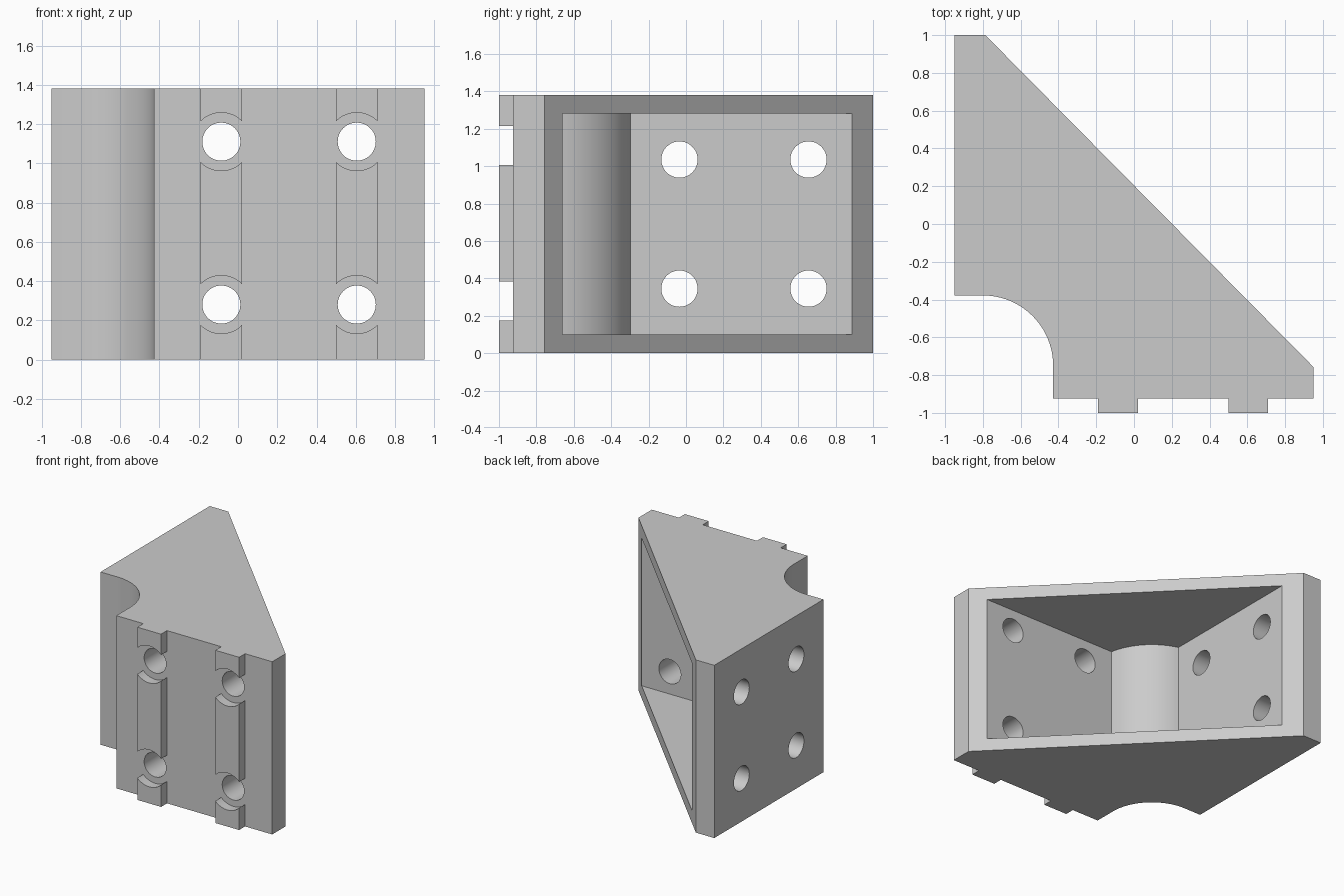
import bpy
import bmesh
from math import sin, cos, radians, pi
from mathutils import Matrix

default = bpy.data.objects.get("Cube")
if default:
    bpy.data.objects.remove(default, do_unlink=True)

HEIGHT = 1.38
WALL = 0.1
FRONT = -0.925
HOLE_R = 0.097
RIB_X = (-0.085, 0.605)
FRONT_HOLE_Z = (0.28, 1.11)
SIDE_HOLE_Y = (-0.035, 0.655)
SIDE_HOLE_Z = (0.345, 1.035)

grey = bpy.data.materials.new("light grey")
grey.use_nodes = True
grey.diffuse_color = (0.6, 0.6, 0.6, 1)
grey.node_tree.nodes["Principled BSDF"].inputs["Base Color"].default_value = (0.6, 0.6, 0.6, 1)


def add_object(name, bm):
    bmesh.ops.recalc_face_normals(bm, faces=bm.faces)
    mesh = bpy.data.meshes.new(name)
    bm.to_mesh(mesh)
    bm.free()
    mesh.materials.append(grey)
    obj = bpy.data.objects.new(name, mesh)
    bpy.context.collection.objects.link(obj)
    return obj


def prism(name, outline, low, high):
    """Extrude a plan outline from low to high."""
    bm = bmesh.new()
    face = bm.faces.new([bm.verts.new((x, y, low)) for x, y in outline])
    top = bmesh.ops.extrude_face_region(bm, geom=[face])["geom"]
    verts = [v for v in top if isinstance(v, bmesh.types.BMVert)]
    bmesh.ops.translate(bm, verts=verts, vec=(0, 0, high - low))
    return add_object(name, bm)


def drill(name, centre, axis, radius, length):
    """Cylinder cutter along the X or Y axis."""
    turn = Matrix.Rotation(pi / 2, 4, "Y" if axis == "X" else "X")
    bm = bmesh.new()
    bmesh.ops.create_cone(bm, cap_ends=True, segments=48, radius1=radius, radius2=radius,
                          depth=length, matrix=Matrix.Translation(centre) @ turn)
    return add_object(name, bm)


def cut(target, cutters):
    """Subtract the cutters and remove them."""
    bpy.context.view_layer.objects.active = target
    for cutter in cutters:
        cutter.hide_render = True
        mod = target.modifiers.new("cut", "BOOLEAN")
        mod.operation = "DIFFERENCE"
        mod.solver = "EXACT"
        mod.object = cutter
        bpy.ops.object.modifier_apply(modifier=mod.name)
        bpy.data.objects.remove(cutter, do_unlink=True)


def arc(radius, start, end, steps=24):
    """Points round the centre of the concave corner."""
    angles = [radians(start + (end - start) * i / steps) for i in range(steps + 1)]
    return [(-0.8 + radius * cos(a), -0.75 + radius * sin(a)) for a in angles]


# Triangular bracket body with a concave corner
body = prism("bracket_body",
             [(-0.95, 1), (-0.787, 1), (0.95, -0.757), (0.95, FRONT), (-0.428, FRONT)]
             + arc(0.372, 0, 90) + [(-0.95, -0.378)], 0, HEIGHT)

# Pocket open on the sloping side, following the concave corner
pocket = prism("pocket_cutter",
               [(-0.675, 1.2), (1.2, -0.66)] + arc(0.47, 11, 74.6), WALL, HEIGHT - WALL)

# Bolt holes through the front and side walls
holes = [drill("front_hole_cutter", (x, -0.9, z), "Y", HOLE_R, 0.8)
         for x in RIB_X for z in FRONT_HOLE_Z]
holes += [drill("side_hole_cutter", (-0.85, y, z), "X", HOLE_R, 0.6)
          for y in SIDE_HOLE_Y for z in SIDE_HOLE_Z]
cut(body, [pocket] + holes)

# Locating ribs on the front, cleared round each bolt hole
parts = [body]
for side, x in zip(("right", "left"), RIB_X):
    rib = prism(side + "_rib", [(x - 0.105, -1), (x + 0.105, -1),
                                (x + 0.105, FRONT), (x - 0.105, FRONT)], 0, HEIGHT)
    cut(rib, [drill("clearance_cutter", (x, -0.96, z), "Y", 0.148, 0.3)
              for z in FRONT_HOLE_Z])
    parts.append(rib)

# Smooth curved walls, keep edges sharp
bpy.ops.object.select_all(action="DESELECT")
for part in parts:
    part.select_set(True)
bpy.context.view_layer.objects.active = body
bpy.ops.object.shade_smooth_by_angle(angle=radians(30))
